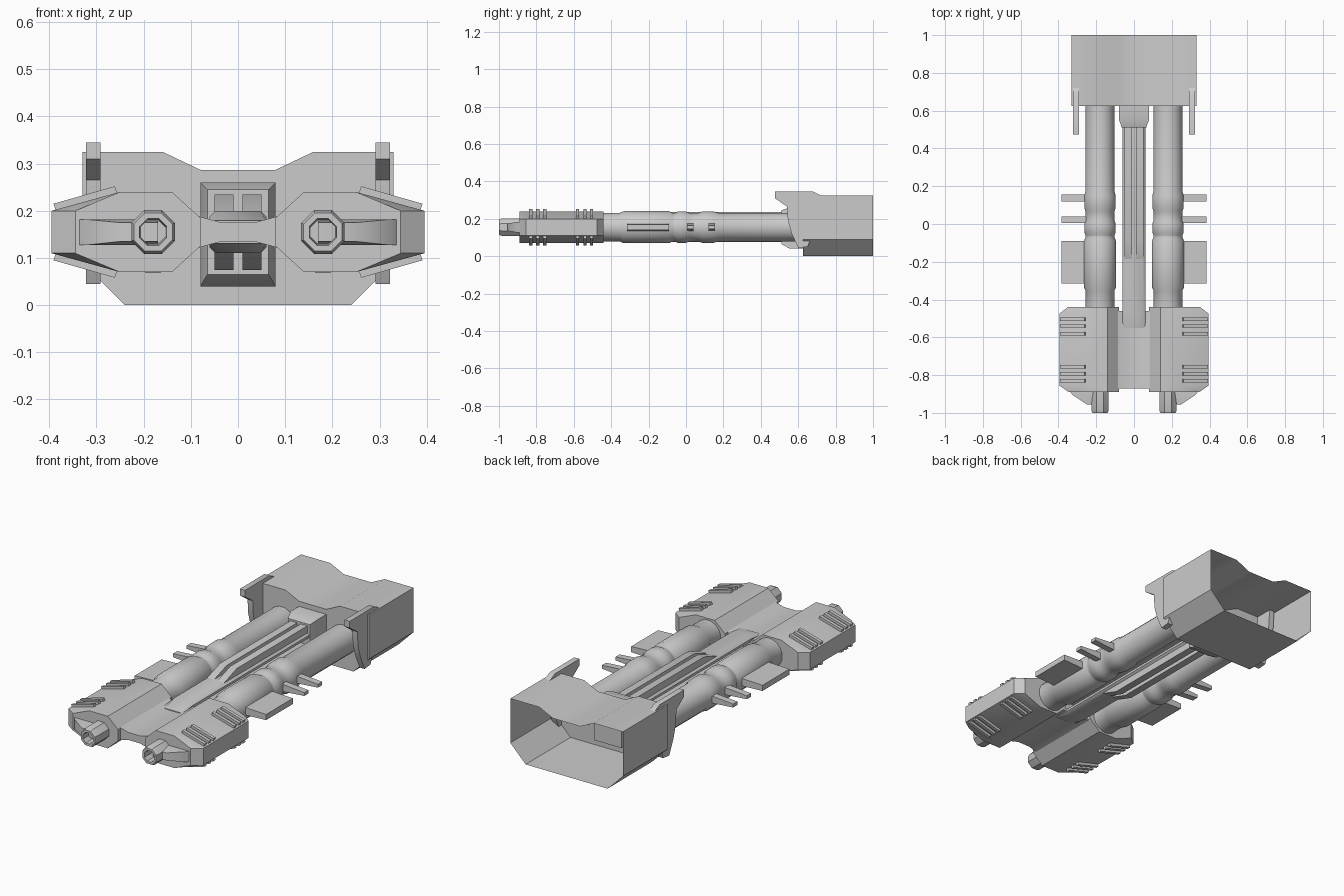
import bpy, bmesh, math
from mathutils import Matrix

if "Cube" in bpy.data.objects:
    bpy.data.objects.remove(bpy.data.objects["Cube"])

ZC = 0.155   # height of the barrel axis
XC = 0.18    # sideways offset of each barrel


def finish(name, bm, mirror=False, angle=35):
    bmesh.ops.recalc_face_normals(bm, faces=bm.faces)
    me = bpy.data.meshes.new(name)
    bm.to_mesh(me)
    bm.free()
    ob = bpy.data.objects.new(name, me)
    bpy.context.collection.objects.link(ob)
    if mirror:
        m = ob.modifiers.new("Mirror", 'MIRROR')
        m.use_mirror_merge = False
    bpy.ops.object.select_all(action='DESELECT')
    bpy.context.view_layer.objects.active = ob
    ob.select_set(True)
    bpy.ops.object.shade_smooth_by_angle(angle=math.radians(angle))
    return ob


def loft(bm, sections, cap_start=True, cap_end=True):
    """Skin a list of closed rings with equal point counts."""
    rings = [[bm.verts.new(p) for p in s] for s in sections]
    n = len(rings[0])
    for a, b in zip(rings, rings[1:]):
        for i in range(n):
            j = (i + 1) % n
            bm.faces.new((a[i], a[j], b[j], b[i]))
    if cap_start:
        bm.faces.new(rings[0])
    if cap_end:
        bm.faces.new(rings[-1])


def xz(profile, y):
    return [(x, y, z) for x, z in profile]


def rect(x0, x1, z0, z1):
    return [(x0, z0), (x1, z0), (x1, z1), (x0, z1)]


def lathe(bm, profile, sides, **caps):
    """Revolve (y, radius) pairs around the barrel axis."""
    secs = []
    for y, r in profile:
        ring = []
        for i in range(sides):
            a = 2 * math.pi * (i + 0.5) / sides
            ring.append((XC + r * math.cos(a), y, ZC + r * math.sin(a)))
        secs.append(ring)
    loft(bm, secs, **caps)


# Rear housing: shell left open at the back
half = [(0.24, 0), (0.33, 0.09), (0.33, 0.325), (0.16, 0.325), (0.08, 0.287)]
outline = half + [(-x, z) for x, z in reversed(half)]
bm = bmesh.new()
loft(bm, [xz(outline, 0.625), xz(outline, 1.0)], cap_end=False)
finish("rear_housing", bm)

# Side brackets on the housing
side = [(0.475, 0.345), (0.68, 0.345), (0.72, 0.325), (0.71, 0.2), (0.65, 0.05),
        (0.6, 0.045), (0.565, 0.12), (0.545, 0.19), (0.54, 0.265), (0.475, 0.31)]
bm = bmesh.new()
loft(bm, [[(x, y, z) for y, z in side] for x in (0.292, 0.322)])
finish("housing_bracket", bm, True)

# Barrels with collar and two rings
bm = bmesh.new()
lathe(bm, [(-0.45, 0.077), (-0.355, 0.077), (-0.335, 0.087), (-0.09, 0.087),
           (-0.07, 0.077), (-0.06, 0.077), (-0.045, 0.085), (0.0, 0.085), (0.02, 0.077),
           (0.065, 0.077), (0.085, 0.085), (0.15, 0.085), (0.175, 0.077), (0.63, 0.077)], 16)
finish("barrel", bm, True)

# Flat side fins and tapered spikes
bm = bmesh.new()
for y0, y1, tip in ((-0.315, -0.09, 0.015), (0.005, 0.04, 0.009), (0.12, 0.155, 0.009)):
    loft(bm, [[(x, y0, ZC - h), (x, y1, ZC - h), (x, y1, ZC + h), (x, y0, ZC + h)]
              for x, h in ((0.22, 0.022), (0.385, tip))])
finish("barrel_fins", bm, True)

# Front pods: faceted section, outer side pulled in at both ends
pod = [(0.08, 0.125), (0.14, 0.07), (0.25, 0.07), (0.395, 0.11),
       (0.395, 0.2), (0.25, 0.24), (0.14, 0.24), (0.08, 0.185)]
bm = bmesh.new()
loft(bm, [xz([(min(x, lim), z) for x, z in pod], y)
          for y, lim in ((-0.89, 0.345), (-0.855, 0.395), (-0.475, 0.395), (-0.44, 0.35))])
finish("front_pod", bm, True, 30)

# Cooling ribs on the sloped pod sides, above and below
bm = bmesh.new()
for y in (-0.505, -0.54, -0.58, -0.755, -0.792, -0.83):
    for s in (1, -1):
        ring = [(0.255, 0.078), (0.385, 0.04), (0.391, 0.06), (0.261, 0.097)]
        loft(bm, [xz([(x, ZC + s * z) for x, z in ring], y + d) for d in (-0.009, 0.009)])
finish("pod_ribs", bm, True)

# Wedge noses beside the muzzles
bm = bmesh.new()
loft(bm, [xz(rect(0.17, 0.34, 0.127, 0.182), -0.885),
          xz(rect(0.17, 0.325, 0.127, 0.182), -0.905),
          xz(rect(0.17, 0.25, 0.135, 0.175), -0.955)])
finish("nose_wedge", bm, True)

# Hollow octagonal muzzles
bm = bmesh.new()
lathe(bm, [(-0.87, 0.05), (-0.985, 0.05), (-1.0, 0.044), (-1.0, 0.031), (-0.93, 0.028)], 8,
      cap_start=False)
finish("muzzle", bm, True)

# Waisted bridge between the pods
bm = bmesh.new()
waist = [(-0.09, 0.035), (-0.035, 0.02), (0.035, 0.02), (0.09, 0.035)]
ring = [(x, ZC + h) for x, h in waist] + [(x, ZC - h) for x, h in reversed(waist)]
loft(bm, [xz(ring, -0.87), xz(ring, -0.46)])
finish("pod_bridge", bm)

# Upper and lower long plates
bm = bmesh.new()
for s in (1, -1):
    ring = [(-0.06, 0.02), (0.06, 0.02), (0.06, 0.033), (0.048, 0.045),
            (-0.048, 0.045), (-0.06, 0.033)]
    tip = [(x, min(z, 0.024)) for x, z in ring]
    loft(bm, [xz([(x, ZC + s * z) for x, z in r], y)
              for r, y in ((tip, -0.55), (ring, -0.46), (ring, 0.55))])
finish("centre_plates", bm)

# Paired rods with sloped front ends
bm = bmesh.new()
for s in (1, -1):
    loft(bm, [xz([(x, ZC + s * z) for x, z in rect(0.01, 0.05, 0.04, top)], y)
              for y, top in ((-0.185, 0.045), (-0.08, 0.08), (0.55, 0.08))])
finish("centre_rods", bm, True)

# Centre block where the rods enter the housing
bm = bmesh.new()
loft(bm, [xz(rect(-0.065, 0.065, 0.065, 0.245), 0.51),
          xz(rect(-0.08, 0.08, 0.04, 0.26), 0.555),
          xz(rect(-0.08, 0.08, 0.04, 0.26), 0.655)])
finish("centre_block", bm)
